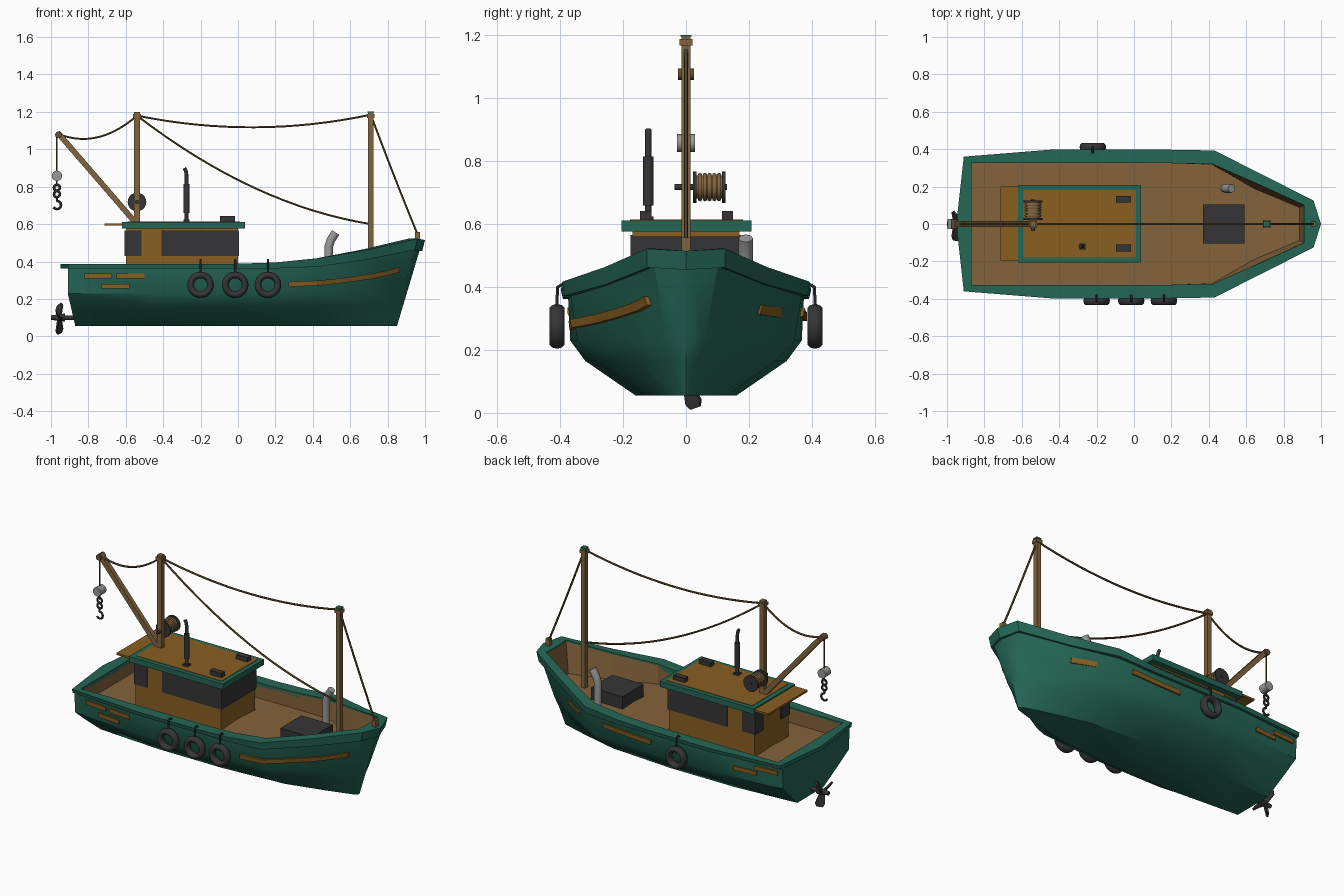
import bpy, bmesh, math
from mathutils import Vector, Matrix

if "Cube" in bpy.data.objects:
    bpy.data.objects.remove(bpy.data.objects["Cube"])


def material(name, r, g, b):
    m = bpy.data.materials.new(name)
    m.diffuse_color = (r, g, b, 1)
    m.use_nodes = True
    m.node_tree.nodes["Principled BSDF"].inputs["Base Color"].default_value = m.diffuse_color
    return m


GREEN = material("sea green", 0.018, 0.135, 0.092)
OCHRE = material("ochre", 0.25, 0.115, 0.015)
TAN = material("deck tan", 0.23, 0.125, 0.043)
WOOD = material("mast wood", 0.22, 0.13, 0.05)
ROPE = material("rope brown", 0.13, 0.08, 0.03)
DARK = material("charcoal", 0.036, 0.036, 0.038)
GREY = material("light grey", 0.32, 0.32, 0.31)


def finish(name, bm, mat, smooth=None):
    bmesh.ops.remove_doubles(bm, verts=bm.verts, dist=1e-5)
    bmesh.ops.recalc_face_normals(bm, faces=bm.faces)
    me = bpy.data.meshes.new(name)
    bm.to_mesh(me)
    bm.free()
    me.materials.append(mat)
    ob = bpy.data.objects.new(name, me)
    bpy.context.collection.objects.link(ob)
    if smooth:
        bpy.ops.object.select_all(action='DESELECT')
        ob.select_set(True)
        bpy.context.view_layer.objects.active = ob
        bpy.ops.object.shade_smooth_by_angle(angle=math.radians(smooth))
    return ob


def box(name, x, y, z, mat):
    bm = bmesh.new()
    size = (x[1] - x[0], y[1] - y[0], z[1] - z[0])
    mid = Vector((sum(x) / 2, sum(y) / 2, sum(z) / 2))
    bmesh.ops.create_cube(bm, size=1, matrix=Matrix.Translation(mid) @ Matrix.Diagonal((*size, 1)))
    return finish(name, bm, mat)


def rod(name, a, b, r, mat, sides=16, r2=None):
    a, b = Vector(a), Vector(b)
    d = b - a
    rot = d.to_track_quat('Z', 'Y').to_matrix().to_4x4()
    if sides == 4:
        rot = rot @ Matrix.Rotation(math.pi / 4, 4, 'Z')
    bm = bmesh.new()
    bmesh.ops.create_cone(bm, cap_ends=True, segments=sides, radius1=r, radius2=r if r2 is None else r2,
                          depth=d.length, matrix=Matrix.Translation((a + b) / 2) @ rot)
    return finish(name, bm, mat, 40 if sides > 8 else None)


def tube(name, pts, r, mat, res=1):
    cu = bpy.data.curves.new(name, 'CURVE')
    cu.dimensions, cu.bevel_depth, cu.bevel_resolution, cu.use_fill_caps = '3D', r, res, True
    sp = cu.splines.new('POLY')
    sp.points.add(len(pts) - 1)
    for p, c in zip(sp.points, pts):
        p.co = (*c, 1)
    cu.materials.append(mat)
    ob = bpy.data.objects.new(name, cu)
    bpy.context.collection.objects.link(ob)
    bpy.ops.object.select_all(action='DESELECT')
    ob.select_set(True)
    bpy.context.view_layer.objects.active = ob
    bpy.ops.object.convert(target='MESH')
    bpy.ops.object.shade_smooth_by_angle(angle=math.radians(50))


def hanging_rope(name, a, b, sag):
    a, b = Vector(a), Vector(b)
    pts = [a.lerp(b, i / 16) - Vector((0, 0, sag * 4 * i / 16 * (1 - i / 16))) for i in range(17)]
    tube(name, pts, 0.006, ROPE)


def ring(name, centre, R, r, axis, mat, n=24, m=10, wide=1):
    bm = bmesh.new()
    vs = [[bm.verts.new(((R + r * math.cos(b)) * math.cos(a), (R + r * math.cos(b)) * math.sin(a),
                         wide * r * math.sin(b)))
           for b in [2 * math.pi * j / m for j in range(m)]] for a in [2 * math.pi * i / n for i in range(n)]]
    for i in range(n):
        for j in range(m):
            bm.faces.new((vs[i][j], vs[(i + 1) % n][j], vs[(i + 1) % n][(j + 1) % m], vs[i][(j + 1) % m]))
    bm.transform(Matrix.Translation(centre) @ Matrix.Rotation(math.pi / 2, 4, axis))
    finish(name, bm, mat, 60)


# Hull stations: x at keel, x at top, four half widths, top height
STATIONS = [(-.87, -.91, .13, .26, .33, .335, .37), (-.45, -.45, .16, .32, .368, .375, .37),
            (0, 0, .16, .32, .368, .375, .37), (.42, .42, .13, .285, .345, .37, .39),
            (.66, .72, .07, .15, .19, .23, .445), (.83, .95, .02, .04, .06, .105, .49), (.85, .98, 0, 0, 0, 0, .49)]


def levels(s):
    out = []
    for z, y in zip((.055, .165, .23, s[6]), s[2:6]):
        f = (z - .055) / ((.23 if s[0] < -.8 else s[6]) - .055)
        out.append((s[0] + (s[1] - s[0]) * min(f, 1), y, z))
    return out


def hull_y(x, z):
    line = []
    for s in STATIONS:
        lv = levels(s)
        for a, b in zip(lv, lv[1:]):
            if z <= b[2] or b is lv[-1]:
                f = (z - a[2]) / (b[2] - a[2])
                line.append((a[0] + f * (b[0] - a[0]), a[1] + f * (b[1] - a[1])))
                break
    for a, b in zip(line, line[1:]):
        if x <= b[0]:
            return a[1] + (b[1] - a[1]) * (x - a[0]) / (b[0] - a[0])
    return 0


bm = bmesh.new()
rows = []
for s in STATIONS:
    lv = levels(s)
    rows.append([bm.verts.new((x, -y, z)) for x, y, z in reversed(lv)] + [bm.verts.new(p) for p in lv])
for r, q in zip(rows, rows[1:]):
    for i in range(7):
        bm.faces.new((r[i], q[i], q[i + 1], r[i + 1]))
bm.faces.new(rows[0])
finish("hull", bm, GREEN, 35)

# Rail and inner bulwark: outer x, y, inner x, y, top height, thickness
RAIL = [(-.95, 0, -.87, 0, .387, .025), (-.91, .36, -.87, .325, .387, .025), (-.45, .397, -.45, .325, .387, .025),
        (0, .397, 0, .325, .388, .025), (.2, .397, .2, .325, .395, .032), (.43, .393, .42, .32, .417, .045),
        (.7, .257, .665, .212, .464, .055), (.96, .125, .91, .1, .522, .06), (1, 0, .91, 0, .515, .06)]
loop = RAIL + [(a, -b, c, -d, e, f) for a, b, c, d, e, f in reversed(RAIL[1:-1])]
bm, deck = bmesh.new(), bmesh.new()
sect, walls = [], []
for ox, oy, ix, iy, z, t in loop:
    sect.append([bm.verts.new(p) for p in ((ox, oy, z), (ox - .015 * (ox > .5), oy * .985, z - t),
                                           (ix, iy, z - t), (ix, iy, z))])
    k = max(0, min(1, (ix - .4) / .3))
    walls.append([deck.verts.new((ix, iy, z - .01)),
                  deck.verts.new((ix - .025 * k, iy * (1 - .12 * k), .29 + .06 * max(0, ix - .4)))])
n = len(loop)
for i in range(n):
    j = (i + 1) % n
    for k in range(4):
        bm.faces.new((sect[i][k], sect[j][k], sect[j][(k + 1) % 4], sect[i][(k + 1) % 4]))
    deck.faces.new((walls[i][0], walls[j][0], walls[j][1], walls[i][1]))
deck.faces.new([w[1] for w in walls])
finish("rail", bm, GREEN, 30)
finish("deck_and_bulwark", deck, TAN)


# Strakes and repair planks following the hull side
def plank(name, side, pts, h, thick):
    bm = bmesh.new()
    secs = []
    for x, z in pts:
        lo, hi = hull_y(x, z - h / 2), hull_y(x, z + h / 2)
        secs.append([bm.verts.new((x, side * y, zz)) for y, zz in
                     ((lo - .01, z - h / 2), (lo + thick, z - h / 2), (hi + thick, z + h / 2), (hi - .01, z + h / 2))])
    for a, b in zip(secs, secs[1:]):
        for k in range(4):
            bm.faces.new((a[k], b[k], b[(k + 1) % 4], a[(k + 1) % 4]))
    bm.faces.new(secs[0])
    bm.faces.new(secs[-1])
    finish(name, bm, OCHRE)


plank("bow_strake", -1, [(.27, .278), (.42, .284), (.55, .297), (.7, .318), (.8, .338), (.86, .356)], .027, .013)
plank("side_strake", 1, [(-.02, .305), (.15, .31), (.32, .32)], .027, .013)
plank("bow_patch", 1, [(.53, .318), (.66, .328)], .03, .008)
for side, a, b, z in ((-1, -.82, -.675, .322), (-1, -.65, -.5, .322), (-1, -.73, -.58, .268),
                      (1, -.74, -.59, .29), (1, -.88, -.73, .325)):
    plank("repair_plank", side, [(a, z), (b, z)], .026, .008)

# Cabin, windows and roof
box("cabin", (-.6, 0), (-.17, .17), (.28, .578), OCHRE)
for s in (-1, 1):
    y = sorted((s * .168, s * .176))
    box("side_window_rear", (-.6, -.515), y, (.43, .565), DARK)
    box("side_window_long", (-.41, .004), y, (.43, .565), DARK)
    box("rear_window", (-.606, -.598), sorted((s * .09, s * .176)), (.43, .565), DARK)
box("front_window", (-.002, .006), (-.174, .174), (.43, .56), DARK)
box("roof", (-.62, .037), (-.205, .208), (.577, .612), GREEN)
box("roof_panel", (-.59, .01), (-.178, .181), (.608, .615), OCHRE)
box("rear_awning", (-.715, -.61), (-.195, .2), (.592, .604), OCHRE)
for y in (-.128, .132):
    box("roof_vent", (-.095, -.015), (y - .018, y + .018), (.61, .642), DARK)

# Funnel on the roof
box("funnel_base", (-.292, -.258), (-.137, -.103), (.61, .625), DARK)
tube("funnel_pipe", [(-.275, -.12, .61), (-.275, -.12, .86), (-.279, -.12, .885), (-.287, -.12, .9)], .01, DARK, 2)
rod("funnel_muffler", (-.275, -.12, .66), (-.275, -.12, .815), .017, DARK)

# Deck hatch and vent pipe
box("hatch", (.37, .59), (-.105, .105), (.28, .385), DARK)
tube("deck_vent", [(.485, .19, .28), (.485, .19, .48), (.497, .19, .515), (.522, .19, .555)], .023, GREY, 2)

# Masts, boom and bow post
for x, z0 in ((-.54, .6), (.71, .28)):
    box("mast", (x - .015, x + .015), (-.015, .015), (z0, 1.2), WOOD)
    box("mast_collar", (x - .021, x + .021), (-.021, .021), (1.168, 1.188), WOOD)
box("mast_cap", (.693, .727), (-.017, .017), (1.196, 1.202), GREEN)
rod("boom", (-.55, 0, .61), (-.965, 0, 1.09), .021, WOOD, 4)
rod("boom_pulley", (-.96, -.025, 1.077), (-.96, .025, 1.077), .018, ROPE)
box("bow_post", (.947, .973), (-.014, .014), (.51, .558), WOOD)

# Rigging
hanging_rope("top_rope", (-.54, 0, 1.18), (.71, 0, 1.185), .065)
hanging_rope("long_rope", (-.54, 0, 1.18), (.71, 0, .6), .095)
hanging_rope("boom_rope", (-.54, 0, 1.18), (-.955, 0, 1.08), .065)
hanging_rope("bow_rope", (.71, 0, 1.185), (.96, 0, .545), .008)
tube("hoist_rope", [(-.968, 0, 1.08), (-.968, 0, .8)], .004, ROPE)

# Hook block
rod("hook_block", (-.968, -.028, .858), (-.968, .028, .858), .028, GREY)
for z in (.795, .76):
    ring("hook_link", (-.968, 0, z), .016, .007, 'X', DARK, 12, 6)
hook = [(-.968, 0, .75), (-.968, 0, .725)]
hook += [(-.968 + .022 * math.sin(a), 0, .702 + .022 * math.cos(a)) for a in [i * .52 for i in range(1, 9)]]
tube("hook", hook, .007, DARK)

# Winch
rod("winch_axle", (-.54, -.037, .718), (-.54, .13, .718), .01, DARK)
rod("winch_drum", (-.54, .03, .718), (-.54, .12, .718), .036, WOOD)
for y in (.022, .115):
    rod("winch_flange", (-.54, y, .718), (-.54, y + .011, .718), .05, DARK, 20)
for i in range(5):
    ring("winch_coil", (-.54, .045 + .015 * i, .718), .038, .0075, 'X', WOOD, 16, 6)

# Tyre fenders with hangers
for x, s in ((-.2, -1), (-.015, -1), (.16, -1), (-.22, 1)):
    ring("tyre_fender", (x, s * .41, .275), .053, .018, 'X', DARK, wide=1.4)
    tube("tyre_hanger", [(x, s * .38, .395), (x, s * .395, .408), (x, s * .408, .4), (x, s * .412, .32)], .006, DARK)

# Propeller
rod("propeller_shaft", (-.85, 0, .1), (-.93, 0, .1), .012, DARK)
rod("propeller_hub", (-.925, 0, .1), (-1, 0, .1), .022, DARK, r2=.012)
for i in range(3):
    bm = bmesh.new()
    pts = [(-.012, 0), (.012, 0), (.03, .07), (.018, .09), (-.018, .09), (-.03, .07)]
    f = bm.faces.new([bm.verts.new((.005, y, z)) for y, z in pts])
    for v in bmesh.ops.extrude_face_region(bm, geom=[f])['geom']:
        if isinstance(v, bmesh.types.BMVert):
            v.co.x -= .01
    turn = Matrix.Rotation(math.radians(200 + 120 * i), 4, 'X') @ Matrix.Rotation(math.radians(35), 4, 'Z')
    bm.transform(Matrix.Translation((-.955, 0, .1)) @ turn)
    finish("propeller_blade", bm, DARK)
